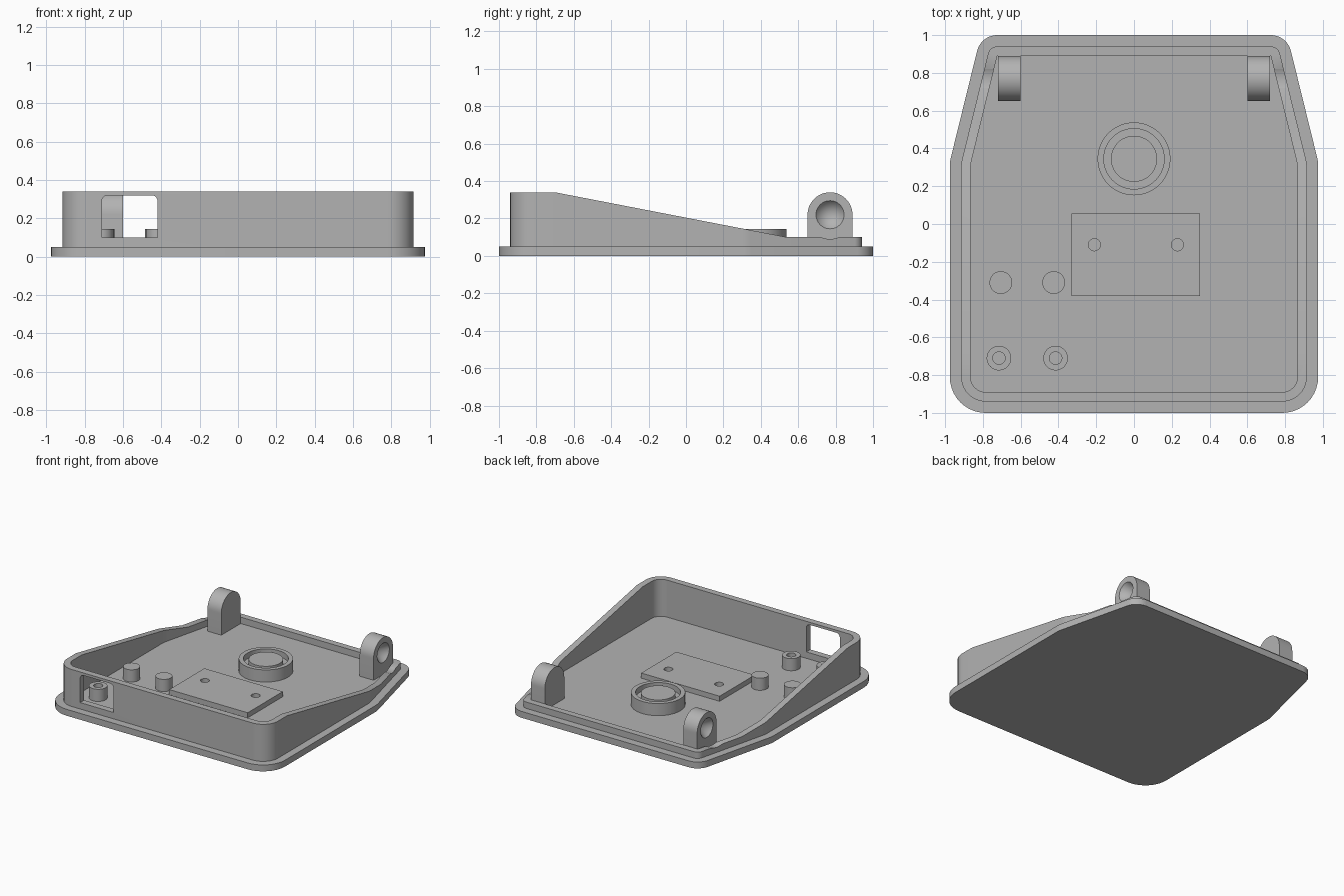
import bpy, bmesh
from math import sin, cos, pi, radians, hypot
from mathutils import Vector, Matrix

cube = bpy.data.objects.get("Cube")
if cube:
    bpy.data.objects.remove(cube, do_unlink=True)

grey = bpy.data.materials.new("plain grey")
grey.use_nodes = True
COLOUR = (0.45, 0.45, 0.45, 1)
grey.diffuse_color = COLOUR
grey.node_tree.nodes["Principled BSDF"].inputs["Base Color"].default_value = COLOUR

FLOOR = 0.05


def finish(name, bm):
    bmesh.ops.recalc_face_normals(bm, faces=bm.faces)
    mesh = bpy.data.meshes.new(name)
    bm.to_mesh(mesh)
    bm.free()
    mesh.materials.append(grey)
    obj = bpy.data.objects.new(name, mesh)
    bpy.context.collection.objects.link(obj)
    return obj


def activate(obj):
    bpy.ops.object.select_all(action="DESELECT")
    obj.select_set(True)
    bpy.context.view_layer.objects.active = obj


def cut(obj, cutter):
    activate(obj)
    mod = obj.modifiers.new("cut", "BOOLEAN")
    mod.operation = "DIFFERENCE"
    mod.solver = "EXACT"
    mod.object = cutter
    bpy.ops.object.modifier_apply(modifier=mod.name)
    bpy.data.objects.remove(cutter, do_unlink=True)


def rounded(corners, steps=10):
    """Polygon of (x, y, radius) corners with each corner turned into an arc."""
    pts = []
    for i, (x, y, r) in enumerate(corners):
        p = Vector((x, y))
        a = (Vector(corners[i - 1][:2]) - p).normalized()
        b = (Vector(corners[(i + 1) % len(corners)][:2]) - p).normalized()
        if r <= 0:
            pts.append(p)
            continue
        half = a.angle(b) / 2
        centre = p + (a + b).normalized() * r / sin(half)
        start = p + a * r / (sin(half) / cos(half)) - centre
        end = p + b * r / (sin(half) / cos(half)) - centre
        sweep = start.angle(end)
        for k in range(steps + 1):
            t = k / steps
            pts.append(centre + (start * sin((1 - t) * sweep) + end * sin(t * sweep)) / sin(sweep))
    return pts


def prism(name, pts, low, high, place=lambda u, v, w: (u, v, w)):
    bm = bmesh.new()
    rings = [[bm.verts.new(place(u, v, w)) for u, v in pts] for w in (low, high)]
    for ring in rings:
        bm.faces.new(ring)
    for i in range(len(pts)):
        bm.faces.new((rings[0][i - 1], rings[0][i], rings[1][i], rings[1][i - 1]))
    return finish(name, bm)


def lathe(name, profile, x, y):
    """Spin (radius, z) points about a vertical axis; axis points close the ends."""
    bm = bmesh.new()
    verts = [bm.verts.new((r, 0, z)) for r, z in profile]
    edges = [bm.edges.new(pair) for pair in zip(verts, verts[1:])]
    bmesh.ops.spin(bm, geom=verts + edges, cent=(0, 0, 0), axis=(0, 0, 1), angle=2 * pi, steps=48)
    bmesh.ops.remove_doubles(bm, verts=bm.verts, dist=0.0001)
    bmesh.ops.translate(bm, vec=(x, y, 0), verts=bm.verts)
    return finish(name, bm)


def cone(name, r1, r2, depth, matrix):
    bm = bmesh.new()
    bmesh.ops.create_cone(bm, cap_ends=True, segments=48, radius1=r1, radius2=r2,
                          depth=depth, matrix=matrix)
    bmesh.ops.remove_doubles(bm, verts=bm.verts, dist=0.00001)
    return finish(name, bm)


def outline(inset):
    """Body outline, tapered towards the back, moved inward by inset."""
    slope = 0.165 / 0.67
    bend_x = 0.975 - inset
    back_y = 1 - inset
    side = inset * hypot(1, slope)
    back_x = 0.81 + slope * inset - side
    bend_y = back_y - (bend_x - back_x) / slope
    front_r, back_r = 0.19 - inset, max(0.11 - inset, 0)
    right = [(bend_x, inset - 1, front_r), (bend_x, bend_y, 0.2), (back_x, back_y, back_r)]
    return rounded(right + [(-x, y, r) for x, y, r in reversed(right)])


# Base plate
prism("base_plate", outline(0), 0, FLOOR)

# Perimeter wall: high at the front, sloping to a low lip at the back
SLOPE_START, SLOPE_END, HIGH, LOW = -0.7, 0.54, 0.34, 0.1
wall = prism("perimeter_wall", outline(0.06), FLOOR - 0.01, HIGH)
cut(wall, prism("wall_cutter", outline(0.11), 0, 1))
bm = bmesh.new()
bm.from_mesh(wall.data)
for y in (SLOPE_START, SLOPE_END):
    bmesh.ops.bisect_plane(bm, geom=bm.verts[:] + bm.edges[:] + bm.faces[:],
                           plane_co=(0, y, 0), plane_no=(0, 1, 0))
for v in bm.verts:
    if v.co.z > 0.2:
        t = min(max((v.co.y - SLOPE_START) / (SLOPE_END - SLOPE_START), 0), 1)
        v.co.z = HIGH + (LOW - HIGH) * t
bm.to_mesh(wall.data)
bm.free()

# Window in the front wall
window = rounded([(-0.71, 0.1, 0), (-0.42, 0.1, 0), (-0.42, 0.32, 0.03), (-0.71, 0.32, 0.03)])
cut(wall, prism("window_cutter", window, -1, -0.85, lambda u, v, w: (u, w, v)))

# Hinge lugs with conical sockets facing outward
PIVOT_Y, PIVOT_Z, LUG_R = 0.77, 0.22, 0.12
arch = [(PIVOT_Y + LUG_R * cos(pi * k / 24), PIVOT_Z + LUG_R * sin(pi * k / 24)) for k in range(25)]
arch += [(PIVOT_Y - LUG_R, FLOOR - 0.01), (PIVOT_Y + LUG_R, FLOOR - 0.01)]
for side, label in ((1, "left"), (-1, "right")):
    lug = prism(label + "_hinge_lug", arch, side * 0.6, side * 0.72, lambda u, v, w: (w, u, v))
    turn = Matrix.Rotation(side * pi / 2, 4, "Y")

    def at(x):
        return Matrix.Translation((side * x, PIVOT_Y, PIVOT_Z)) @ turn

    cut(lug, cone("socket_cutter", 0, 0.077, 0.1, at(0.6725)))
    cut(wall, cone("clearance_cutter", 0.13, 0.13, 0.3, at(0.875)))

# Round holder with a groove around its centre disc
lathe("round_holder", [(0.193, FLOOR - 0.01), (0.193, 0.145), (0.16, 0.145), (0.16, 0.1),
                       (0.122, 0.1), (0.122, 0.14), (0, 0.14)], 0, 0.345)

# Raised mounting pad with two holes
pad = prism("mounting_pad", [(-0.33, -0.38), (0.35, -0.38), (0.35, 0.055), (-0.33, 0.055)],
            FLOOR - 0.01, 0.09)
for x in (-0.21, 0.23):
    cut(pad, cone("hole_cutter", 0.032, 0.032, 0.2, Matrix.Translation((x, -0.11, 0.1))))

# Solid posts, and screw bosses behind the window
for label, x in (("right", -0.705), ("left", -0.425)):
    lathe(label + "_post", [(0.06, FLOOR - 0.01), (0.06, 0.145), (0, 0.145)], x, -0.31)
for label, x in (("right", -0.715), ("left", -0.415)):
    lathe(label + "_screw_boss", [(0.065, FLOOR - 0.01), (0.065, 0.145), (0.033, 0.145),
                                  (0.033, 0.06), (0, 0.06)], x, -0.71)

# Smooth the curved faces, keep the edges crisp
for obj in bpy.context.collection.objects:
    if obj.type == "MESH" and grey.name in obj.data.materials:
        activate(obj)
        bpy.ops.object.shade_smooth_by_angle(angle=radians(30))
